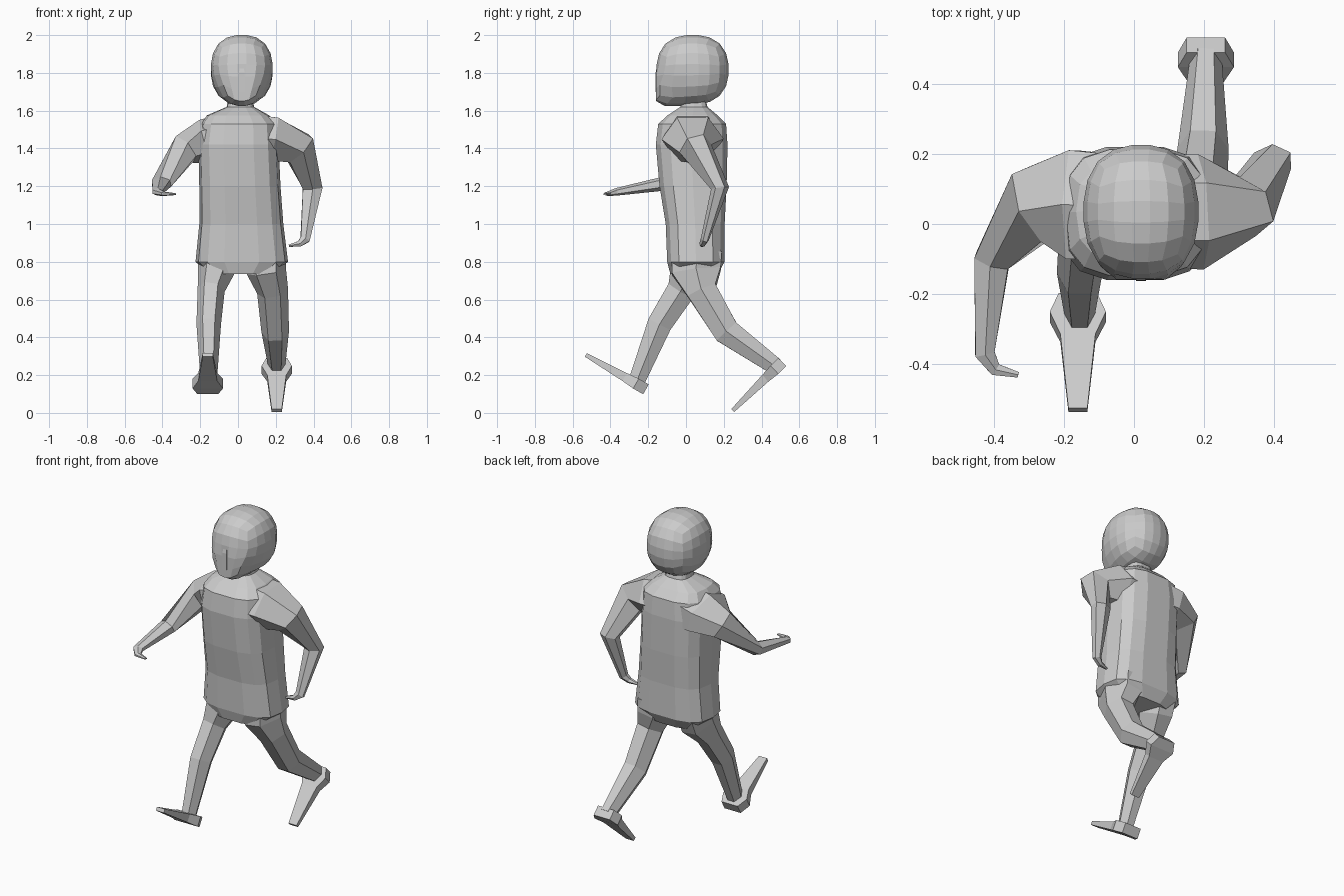
import bpy, bmesh, math
from mathutils import Vector

if "Cube" in bpy.data.objects:
    bpy.data.objects.remove(bpy.data.objects["Cube"])


def finish(name, bm):
    bmesh.ops.recalc_face_normals(bm, faces=bm.faces)
    me = bpy.data.meshes.new(name)
    bm.to_mesh(me)
    bm.free()
    ob = bpy.data.objects.new(name, me)
    bpy.context.collection.objects.link(ob)
    return ob


def loft(name, rings):
    """Skin a list of equal-length point rings and cap both ends."""
    bm = bmesh.new()
    vs = [[bm.verts.new(p) for p in ring] for ring in rings]
    n = len(vs[0])
    for r, s in zip(vs, vs[1:]):
        for i in range(n):
            j = (i + 1) % n
            bm.faces.new((r[i], r[j], s[j], s[i]))
    bm.faces.new(vs[0])
    bm.faces.new(vs[-1])
    return finish(name, bm)


def tube(name, stations, ref, n=6):
    """Limb through (x, y, z, half size along ref, half size across)."""
    ref = Vector(ref)
    pts = [Vector(s[:3]) for s in stations]
    phase = math.pi / 4 if n == 4 else 0
    ka, kb = (1.414, 1.414) if n == 4 else (1, 1 / 0.866)
    rings = []
    for k, s in enumerate(stations):
        t = Vector()
        if k > 0:
            t += (pts[k] - pts[k - 1]).normalized()
        if k < len(pts) - 1:
            t += (pts[k + 1] - pts[k]).normalized()
        b = t.cross(ref).normalized()
        a = b.cross(t).normalized()
        angles = [phase + 2 * math.pi * i / n for i in range(n)]
        rings.append([pts[k] + a * s[3] * ka * math.cos(q) + b * s[4] * kb * math.sin(q)
                      for q in angles])
    return loft(name, rings)


def spow(v, e):
    return math.copysign(abs(v) ** e, v)


# Torso and neck: z, x range, y range
torso = [(1.68, -.05, .075, -.02, .10), (1.62, -.06, .085, -.03, .115),
         (1.575, -.165, .165, -.10, .17), (1.53, -.195, .205, -.15, .215),
         (1.42, -.21, .215, -.163, .223), (1.2, -.205, .225, -.143, .218),
         (1.0, -.205, .24, -.11, .207), (.8, -.225, .265, -.102, .207),
         (.735, -.15, .18, -.085, .17)]
rings = []
for z, x0, x1, y0, y1 in torso:
    ring = []
    for i in range(14):
        q = 2 * math.pi * i / 14
        ring.append(((x0 + x1) / 2 + (x1 - x0) / 2 * spow(math.cos(q), .65),
                     (y0 + y1) / 2 + (y1 - y0) / 2 * spow(math.sin(q), .65), z))
    rings.append(ring)
loft("torso", rings)

# Head: subdivided cube pushed to a squarish ball with a forward chin
bm = bmesh.new()
bmesh.ops.create_cube(bm, size=2)
bmesh.ops.subdivide_edges(bm, edges=bm.edges[:], cuts=4, use_grid_fill=True)
for v in bm.verts:
    d = Vector([math.tan(c * math.pi / 4) for c in v.co])
    d /= sum(abs(c) ** 2.4 for c in d) ** (1 / 2.4)
    x, y, z = .02 + .165 * d.x, .035 + .192 * d.y, 1.817 + .185 * d.z
    if d.y < 0 and d.z < 0:
        f = d.y * d.z
        y -= .13 * f
        z -= .05 * f
        x = .02 + (x - .02) * (1 - .7 * f)
    v.co = (x, max(y, -.158), z)
finish("head", bm)

# Thin nose ridge, barely proud of the face
tube("nose_ridge", [(.02, -.125, 1.91, .006, .012), (.02, -.152, 1.80, .014, .009),
                    (.02, -.152, 1.70, .014, .01)], (1, 0, 0), 4)

# Arms: broad shoulders, one reaching forward, one swinging back
tube("right_arm", [(-.08, .05, 1.45, .13, .15), (-.175, .055, 1.435, .12, .155),
                   (-.285, .055, 1.395, .085, .105), (-.405, -.105, 1.215, .04, .05),
                   (-.425, -.37, 1.17, .02, .028), (-.395, -.415, 1.16, .012, .018),
                   (-.33, -.43, 1.158, .005, .008)], (0, 0, 1))
tube("left_arm", [(.08, .035, 1.45, .16, .13), (.19, .035, 1.45, .165, .115),
                  (.325, .05, 1.40, .09, .088), (.395, .18, 1.19, .048, .052),
                  (.355, .10, .92, .022, .026), (.325, .088, .895, .018, .015),
                  (.27, .083, .885, .008, .006)], (0, 1, 0))

# Legs in a running stride, thighs flaring into the hips
tube("right_leg", [(-.11, .07, .86, .10, .12), (-.115, .03, .75, .098, .115),
                   (-.142, -.025, .65, .072, .075), (-.155, -.14, .47, .065, .065),
                   (-.155, -.262, .165, .043, .043)], (1, 0, 0))
tube("left_leg", [(.15, .06, .86, .10, .13), (.15, .055, .75, .105, .13),
                  (.183, .085, .645, .083, .08), (.197, .215, .43, .073, .07),
                  (.205, .475, .245, .045, .045)], (1, 0, 0))

# Feet: wide heel tapering to a narrow toe
for name, x, path in (
        ("right_foot", -.16, [(-.212, .125), (-.265, .155), (-.325, .19), (-.53, .307)]),
        ("left_foot", .205, [(.51, .27), (.468, .228), (.42, .183), (.248, .013)])):
    sizes = [(.055, .03), (.08, .03), (.05, .024), (.027, .011)]
    tube(name, [(x, y, z, a, b) for (y, z), (a, b) in zip(path, sizes)], (1, 0, 0), 4)
